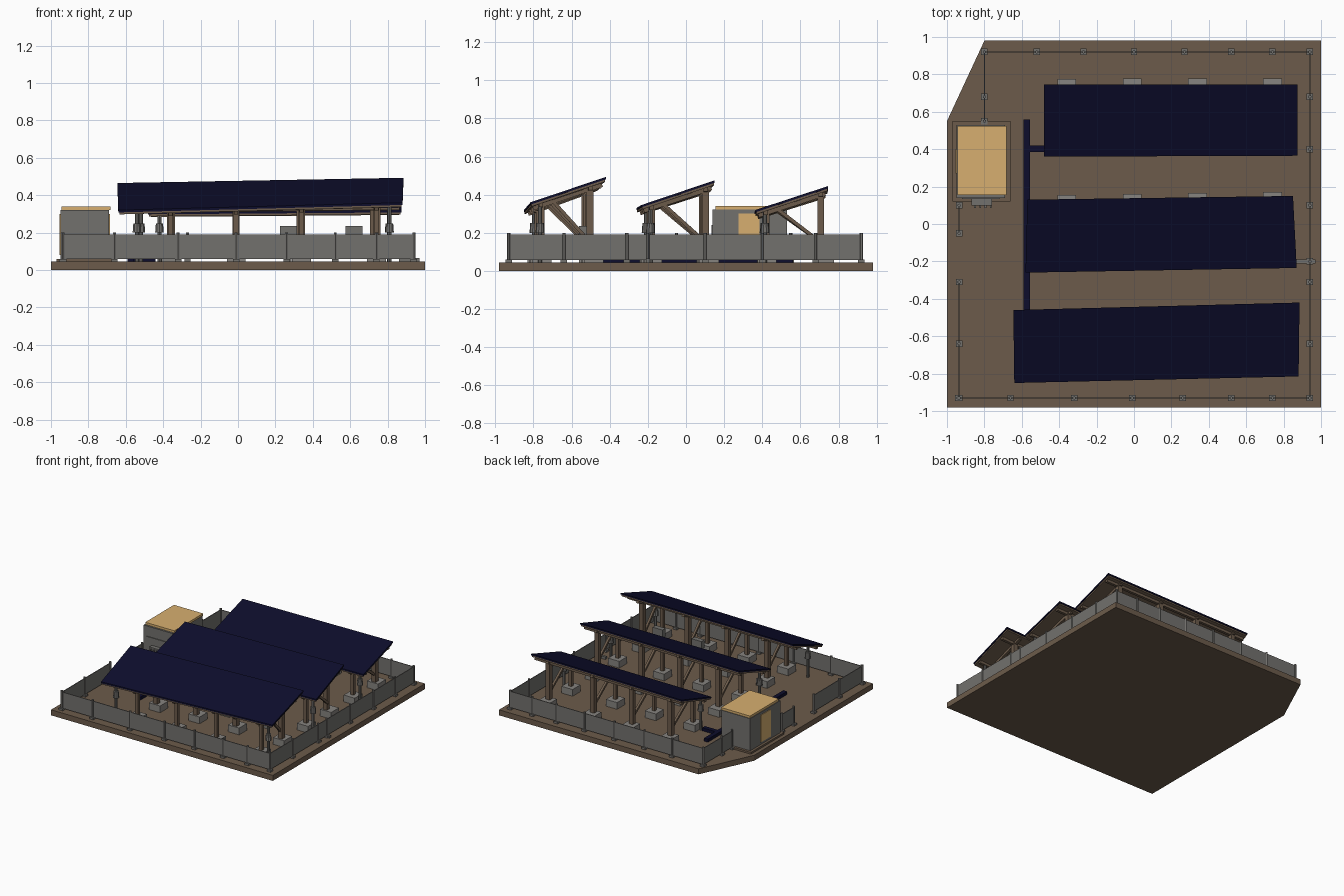
import bpy, bmesh, math
from mathutils import Vector

if "Cube" in bpy.data.objects:
    bpy.data.objects.remove(bpy.data.objects["Cube"])


def material(name, rgb):
    m = bpy.data.materials.new(name)
    m.diffuse_color = (*rgb, 1)
    m.use_nodes = True
    m.node_tree.nodes["Principled BSDF"].inputs["Base Color"].default_value = m.diffuse_color
    return m


BROWN = material("earth brown", (0.15, 0.105, 0.07))
GREY = material("metal grey", (0.17, 0.165, 0.155))
CONCRETE = material("concrete grey", (0.24, 0.23, 0.215))
NAVY = material("solar navy", (0.004, 0.004, 0.025))
TAN = material("sand yellow", (0.68, 0.43, 0.16))
GROUND = 0.045


def finish(name, bm, mat):
    bmesh.ops.recalc_face_normals(bm, faces=bm.faces)
    me = bpy.data.meshes.new(name)
    bm.to_mesh(me)
    bm.free()
    me.materials.append(mat)
    ob = bpy.data.objects.new(name, me)
    bpy.context.collection.objects.link(ob)
    return ob


def slab(name, top, thick, mat):
    """Prism hanging straight down from a polygon."""
    bm = bmesh.new()
    face = bm.faces.new([bm.verts.new(p) for p in top])
    ext = bmesh.ops.extrude_face_region(bm, geom=[face])
    for v in ext["geom"]:
        if isinstance(v, bmesh.types.BMVert):
            v.co.z -= thick
    # the source face must stay as the cap
    if not face.is_valid:
        bm.faces.new([v for v in bm.verts][:len(top)])
    return finish(name, bm, mat)


def box(name, x0, x1, y0, y1, z0, z1, mat):
    return slab(name, [(x0, y0, z1), (x1, y0, z1), (x1, y1, z1), (x0, y1, z1)], z1 - z0, mat)


def bar(name, a, b, r, mat, sides=4, r2=None):
    """Straight bar from a to b; four sides give a square section."""
    a, b = Vector(a), Vector(b)
    d = b - a
    bm = bmesh.new()
    k = math.sqrt(2) if sides == 4 else 1
    bmesh.ops.create_cone(bm, cap_ends=True, segments=sides, radius1=r * k,
                          radius2=(r if r2 is None else r2) * k, depth=d.length)
    if sides == 4:
        bmesh.ops.rotate(bm, verts=bm.verts, cent=(0, 0, 0),
                         matrix=Vector((0, 0, 1)).rotation_difference(Vector((0, 0, 1))).to_matrix())
        from_angle = math.atan2(bm.verts[:][0].co.y, bm.verts[:][0].co.x) - math.pi / 4
        for v in bm.verts:
            v.co.xy = (Vector((v.co.x, v.co.y, 0)).xy.length * math.cos(math.atan2(v.co.y, v.co.x) - from_angle),
                       Vector((v.co.x, v.co.y, 0)).xy.length * math.sin(math.atan2(v.co.y, v.co.x) - from_angle))
    ob = finish(name, bm, mat)
    ob.rotation_mode = 'QUATERNION'
    ob.rotation_quaternion = d.to_track_quat('Z', 'Y')
    ob.location = (a + b) / 2
    return ob


# ground plate with a cut corner
outline = [(-1, -0.98), (1, -0.98), (1, 0.98), (-0.8, 0.98), (-1, 0.55)]
slab("ground_plate", [(x, y, GROUND) for x, y in outline], GROUND, BROWN)


# fence runs: posts with feet, sheets between them
def fence(name, pts):
    for x, y in pts:
        bar(name + "_post", (x, y, GROUND), (x, y, 0.2), 0.009, GREY, 6)
        box(name + "_foot", x - 0.017, x + 0.017, y - 0.017, y + 0.017, GROUND, 0.06, GREY)
    for (x0, y0), (x1, y1) in zip(pts, pts[1:]):
        dx, dy = (0, 0.003) if y0 == y1 else (0.003, 0)
        box(name + "_sheet", min(x0, x1) - dx, max(x0, x1) + dx,
            min(y0, y1) - dy, max(y0, y1) + dy, 0.058, 0.19, GREY)


fence("front_fence", [(x, -0.93) for x in (-0.94, -0.66, -0.32, -0.01, 0.26, 0.52, 0.74, 0.94)])
fence("back_fence", [(x, 0.92) for x in (-0.8, -0.52, -0.27, 0, 0.27, 0.52, 0.74, 0.94)])
fence("right_fence", [(0.94, y) for y in (-0.93, -0.64, -0.31, -0.2, 0.1, 0.4, 0.68, 0.92)])
fence("left_fence", [(-0.935, y) for y in (-0.93, -0.64, -0.31)])
fence("gate_side_fence", [(-0.935, y) for y in (-0.05, 0.1)])
fence("corner_fence", [(-0.8, y) for y in (0.92, 0.68, 0.55)])


# solar tables: corners are front left, front right, back right, back left
def table(name, corners, rear_v, xs):
    fl, fr, br, bl = [Vector(c) for c in corners]

    def at(u, v, drop=0.0):
        p = fl.lerp(fr, u).lerp(bl.lerp(br, u), v)
        return p - Vector((0, 0, drop))

    def at_x(x, v, drop=0.0):
        return at((x - fl.x) / (fr.x - fl.x), v, drop)

    slab(name + "_panel", [fl, fr, br, bl], 0.012, NAVY)
    slab(name + "_backing", [at(u, v, 0.0121) for u, v in
                             ((.004, .01), (.996, .01), (.996, .99), (.004, .99))], 0.012, BROWN)
    for v in (0.14, rear_v):
        bar(name + "_purlin", at(0.01, v, 0.032), at(0.99, v, 0.032), 0.011, BROWN)
    for x in xs:
        bar(name + "_rafter", at_x(x, 0.04, 0.034), at_x(x, 0.96, 0.034), 0.011, BROWN)
        for v, r in ((0.16, 0.013), (rear_v, 0.018)):
            top = at_x(x, v, 0.03)
            bar(name + "_post", (top.x, top.y, GROUND), top, r, BROWN)
            s = 0.05
            y = top.y + (0.02 if v > 0.5 else 0)
            box(name + "_footing", x - s, x + s, y - s, y + s, GROUND, 0.1, CONCRETE)
        low = at_x(x, rear_v)
        bar(name + "_brace", (x, low.y, 0.15), at_x(x, 0.32, 0.04), 0.009, BROWN)
    # drive units under the low edge at both ends
    for x in (max(fl.x + 0.06, -0.54), 0.81):
        p = at_x(x, 0.13, 0.03)
        bar(name + "_drive_mast", (p.x, p.y, GROUND), p, 0.011, GREY, 8)
        bar(name + "_drive_unit", (p.x, p.y, 0.2), (p.x, p.y, 0.25), 0.024, GREY, 10, 0.02)


FRAMES = (-0.36, -0.01, 0.34, 0.74)
table("front_table", [(-0.64, -0.85, 0.32), (0.88, -0.815, 0.36),
                      (0.885, -0.42, 0.493), (-0.645, -0.46, 0.465)], 0.8, FRAMES)
table("middle_table", [(-0.58, -0.26, 0.33), (0.87, -0.235, 0.345),
                       (0.85, 0.15, 0.475), (-0.57, 0.13, 0.455)], 0.88, FRAMES)
table("back_table", [(-0.48, 0.36, 0.31), (0.875, 0.365, 0.32),
                     (0.875, 0.745, 0.445), (-0.48, 0.745, 0.43)], 0.9, FRAMES)

# small inverter boxes on the front table posts
for x in (0.27, 0.62):
    box("inverter_box", x - 0.045, x + 0.045, -0.56, -0.52, 0.17, 0.235, GREY)

# cable duct on the ground
box("cable_duct", -0.59, -0.555, -0.46, 0.56, GROUND, 0.07, NAVY)
box("cable_branch", -0.556, -0.44, 0.385, 0.42, GROUND, 0.07, NAVY)
box("cable_outlet", 0.86, 0.97, -0.21, -0.19, GROUND, 0.065, GREY)

# equipment cabin with sand roof, doors and a vent unit
box("cabin_plinth", -0.97, -0.66, 0.12, 0.55, GROUND, 0.06, BROWN)
box("cabin_body", -0.95, -0.69, 0.14, 0.53, 0.06, 0.322, GREY)
box("cabin_roof", -0.945, -0.683, 0.155, 0.525, 0.322, 0.34, TAN)
box("cabin_right_door", -0.69, -0.685, 0.275, 0.385, 0.08, 0.3, TAN)
box("cabin_left_door", -0.955, -0.95, 0.27, 0.4, 0.08, 0.3, TAN)
box("cabin_front_panel", -0.92, -0.72, 0.134, 0.14, 0.08, 0.24, GREY)
box("cabin_vent_unit", -0.87, -0.76, 0.1, 0.134, 0.08, 0.18, GREY)
for i in range(4):
    x = -0.855 + i * 0.028
    box("cabin_vent_fin", x, x + 0.01, 0.085, 0.1, 0.09, 0.17, GREY)
